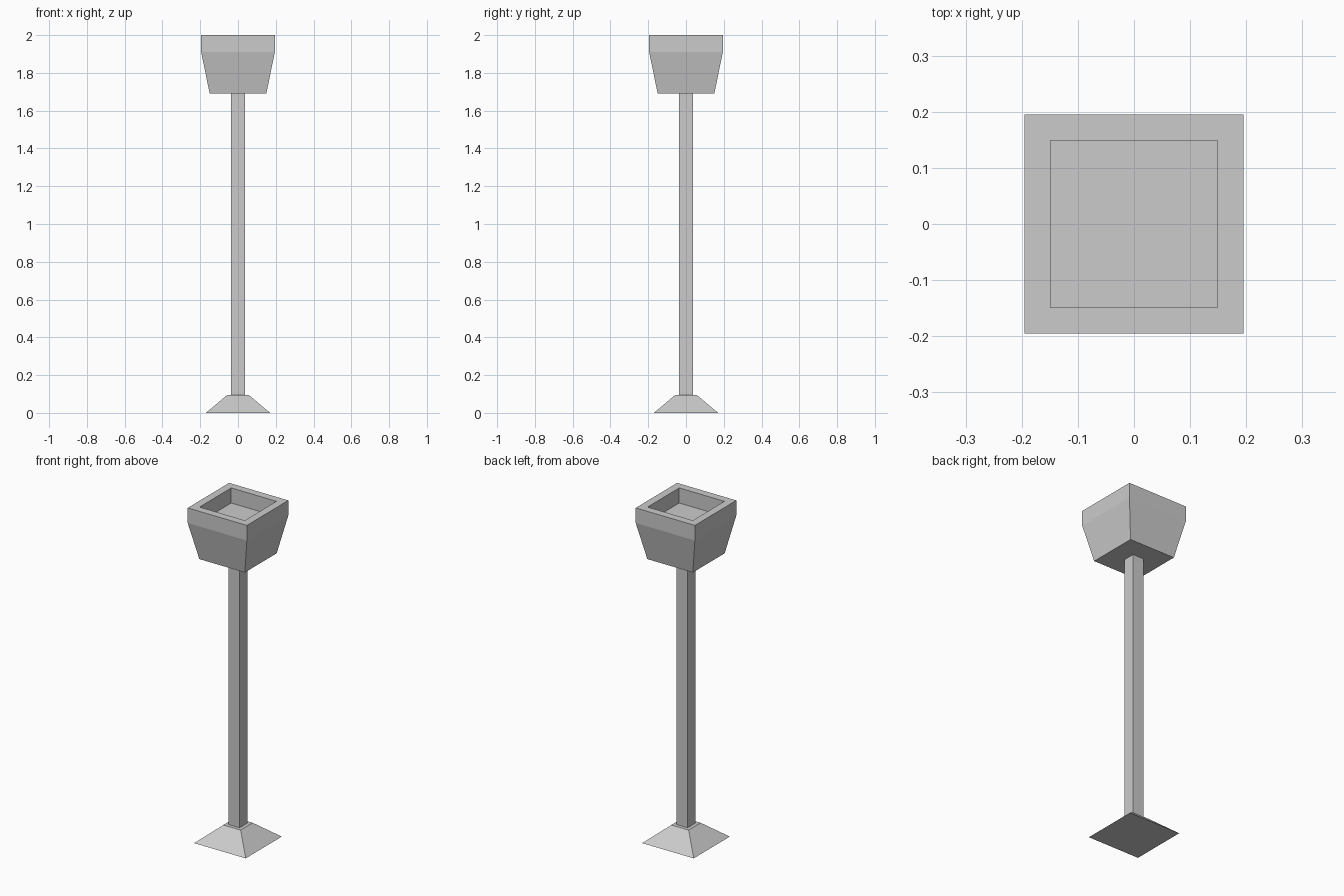
import bpy, bmesh

if "Cube" in bpy.data.objects:
    bpy.data.objects.remove(bpy.data.objects["Cube"])


def square_loft(name, rings):
    """Loft a closed solid through square rings given as (half width, z)."""
    bm = bmesh.new()
    loops = [[bm.verts.new((sx * h, sy * h, z))
              for sx, sy in ((-1, -1), (1, -1), (1, 1), (-1, 1))]
             for h, z in rings]
    for a, b in zip(loops, loops[1:]):
        for i in range(4):
            j = (i + 1) % 4
            bm.faces.new((a[i], a[j], b[j], b[i]))
    bm.faces.new(loops[0][::-1])
    bm.faces.new(loops[-1])
    bmesh.ops.recalc_face_normals(bm, faces=bm.faces)
    mesh = bpy.data.meshes.new(name)
    bm.to_mesh(mesh)
    bm.free()
    obj = bpy.data.objects.new(name, mesh)
    bpy.context.collection.objects.link(obj)
    return obj


# Tapered foot
square_loft("base", [(0.17, 0), (0.057, 0.095)])

# Square post
square_loft("post", [(0.036, 0.095), (0.036, 1.69)])

# Flared head with a straight rim and a recessed square pocket on top
square_loft("lamp_head", [(0.15, 1.69), (0.195, 1.91), (0.195, 2.0),
                          (0.149, 2.0), (0.149, 1.91)])
